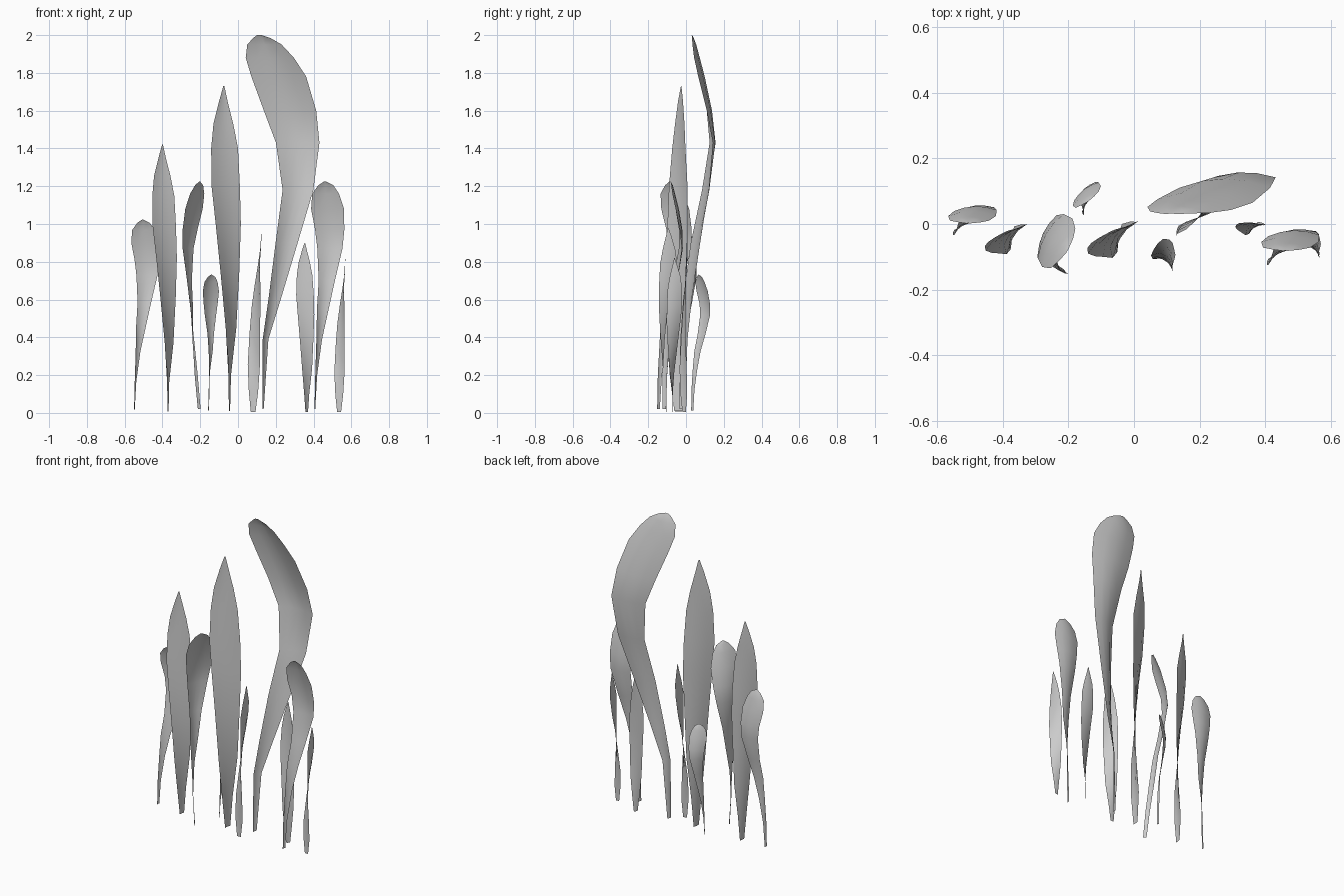
import bpy, bmesh, math

# Leaf edge outlines: z, left x, left y, right x, right y (relative to root)
SPEAR = [
    (.01, -.003, -.022, .003, .022),
    (.20, -.006, -.046, .008, .040),
    (.45, -.020, -.063, .036, .048),
    (.75, -.048, -.060, .052, .046),
    (1.0, -.073, -.058, .060, .050),
    (1.2, -.095, -.050, .055, .048),
    (1.4, -.097, -.033, .045, .037),
    (1.53, -.085, -.018, .020, .032),
    (1.65, -.055, -.002, -.010, .024),
    (1.73, -.033, .013, -.027, .016),
]
PADDLE = [
    (.02, .000, -.005, .004, .015),
    (.20, .004, -.005, .014, .020),
    (.39, .010, .005, .040, .033),
    (.55, .013, .020, .075, .045),
    (.70, .022, .050, .108, .074),
    (.87, .015, .082, .148, .097),
    (.97, .003, .083, .158, .087),
    (1.08, -.018, .065, .156, .065),
    (1.16, -.012, .048, .130, .048),
    (1.205, .020, .042, .100, .042),
    (1.225, .050, .038, .060, .038),
]
TALL = [
    (.02, -.001, -.005, .005, .025),
    (.39, .000, .000, .030, .038),
    (.60, .030, .015, .095, .060),
    (.90, .068, .055, .185, .105),
    (1.18, .105, .115, .268, .150),
    (1.43, .070, .155, .300, .172),
    (1.60, .006, .140, .283, .140),
    (1.78, -.060, .105, .230, .095),
    (1.88, -.090, .082, .165, .073),
    (1.95, -.082, .068, .100, .064),
    (1.985, -.050, .062, .040, .062),
    (2.0, -.030, .060, -.005, .060),
]


def leaf(name, rows, root, scale=1.0, rot=0, twist=0, lean=0, bow=0, cup=.1, cols=4):
    """Loft a cupped ribbon between two edge outlines."""
    bm = bmesh.new()
    top = rows[-1][0]
    grid = []
    for z, xl, yl, xr, yr in rows:
        t = z / top
        a = math.radians(rot + twist * t)
        c, s = math.cos(a), math.sin(a)
        shift = lean * t + bow * math.sin(math.pi * t)
        line = []
        for i in range(cols + 1):
            u = i / cols
            b = cup * 4 * u * (1 - u)
            x = (xl + (xr - xl) * u - (yr - yl) * b) * scale
            y = (yl + (yr - yl) * u + (xr - xl) * b) * scale
            line.append(bm.verts.new((root[0] + c * x - s * y + shift,
                                      root[1] + s * x + c * y, z * scale)))
        grid.append(line)
    for lo, hi in zip(grid, grid[1:]):
        for i in range(cols):
            bm.faces.new((lo[i], lo[i + 1], hi[i + 1], hi[i]))
    for f in bm.faces:
        f.smooth = True
    me = bpy.data.meshes.new(name)
    bm.to_mesh(me)
    bm.free()
    ob = bpy.data.objects.new(name, me)
    bpy.context.collection.objects.link(ob)


# Tall curved leaf
leaf("tall_curved_leaf", TALL, (.131, -.03))

# Rounded paddle leaves
for i, (root, sc, rot, bow) in enumerate([
        ((-.55, -.03), .835, 0, 0), ((-.2, -.15), 1, 58, -.04),
        ((-.155, .03), .597, 35, 0), ((.405, -.12), 1, 0, 0)]):
    leaf(f"paddle_leaf_{i + 1}", PADDLE, root, sc, rot, bow=bow)

# Pointed spear leaves
for i, (root, h, rot, tw, lean) in enumerate([
        ((-.37, -.04), 1.42, 0, 0, -.005),
        ((-.045, -.04), 1.73, 0, 0, 0),
        ((.364, -.01), .90, -28, 0, 0),
        ((.08, -.105), .98, -75, -45, .03),
        ((.535, -.07), .82, -75, -45, .02)]):
    leaf(f"spear_leaf_{i + 1}", SPEAR, root, h / 1.73, rot, tw, lean, cup=.05)
